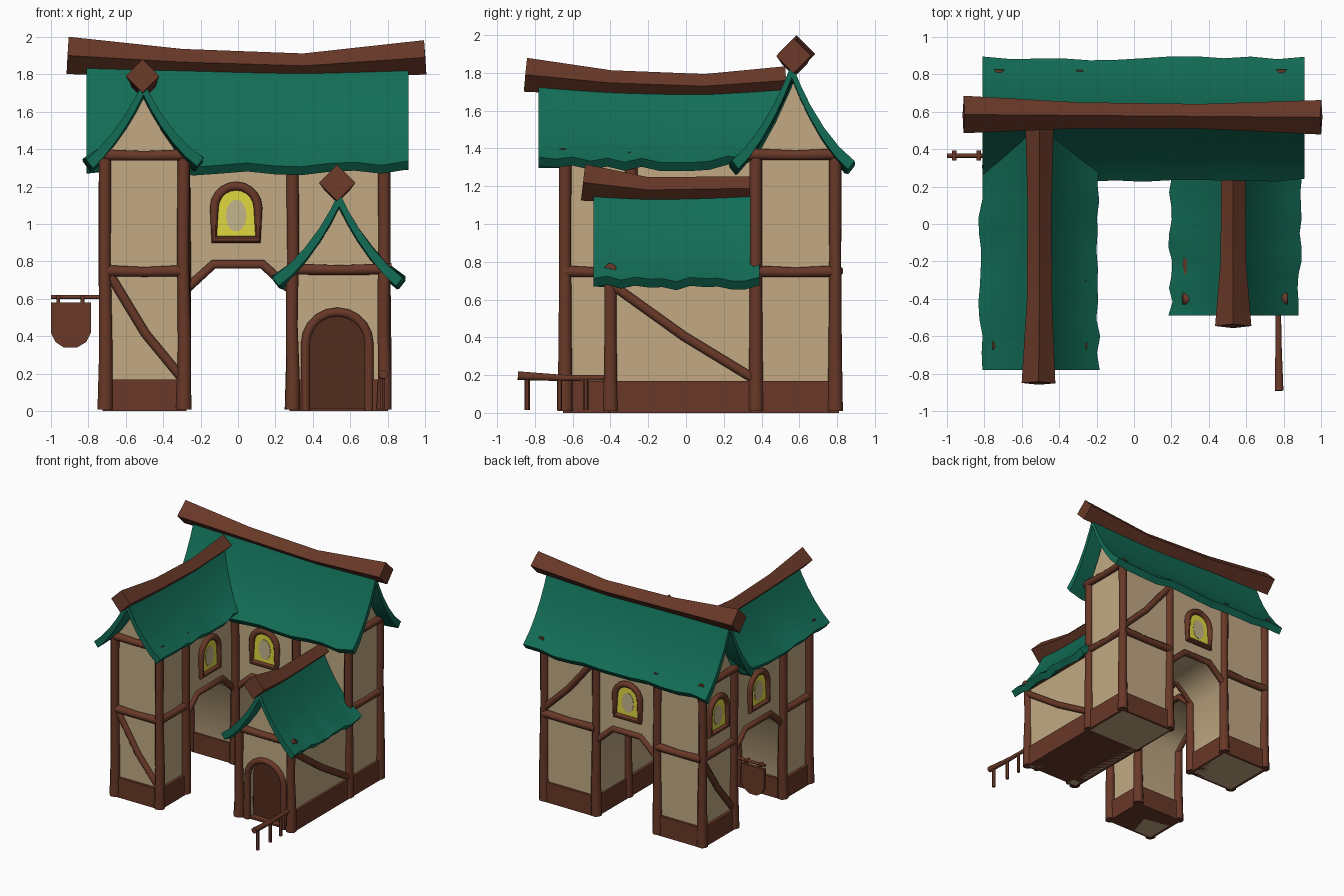
import bpy, bmesh, math, random
from mathutils import Vector, Matrix

if "Cube" in bpy.data.objects:
    bpy.data.objects.remove(bpy.data.objects["Cube"])

random.seed(4)


def material(name, rgb):
    m = bpy.data.materials.new(name)
    m.diffuse_color = (*rgb, 1)
    m.use_nodes = True
    m.node_tree.nodes["Principled BSDF"].inputs["Base Color"].default_value = m.diffuse_color
    return m


WOOD = material("brown wood", (0.140, 0.040, 0.021))
DOOR = material("dark door wood", (0.085, 0.025, 0.013))
WALL = material("beige plaster", (0.54, 0.40, 0.23))
ROOF = material("green roof", (0.006, 0.150, 0.092))
GLOW = material("yellow window", (0.74, 0.68, 0.05))
PALE = material("pale window centre", (0.56, 0.46, 0.26))


def R(deg):
    # local front (-y) turned to face: 0 front, 90 right, 180 back, -90 left
    return Matrix.Rotation(math.radians(deg), 4, 'Z')


def finish(name, bm, mat, M):
    bmesh.ops.recalc_face_normals(bm, faces=bm.faces)
    bm.transform(M)
    me = bpy.data.meshes.new(name)
    bm.to_mesh(me)
    bm.free()
    me.materials.append(mat)
    ob = bpy.data.objects.new(name, me)
    bpy.context.collection.objects.link(ob)
    bpy.ops.object.select_all(action='DESELECT')
    ob.select_set(True)
    bpy.context.view_layer.objects.active = ob
    bpy.ops.object.shade_smooth_by_angle(angle=math.radians(50))
    return ob


def loft(bm, rings, closed=False):
    vs = [[bm.verts.new(p) for p in r] for r in rings]
    n = len(vs[0])
    for a, b in zip(vs, vs[1:] + vs[:1] if closed else vs[1:]):
        for i in range(n):
            bm.faces.new((a[i], a[(i + 1) % n], b[(i + 1) % n], b[i]))
    return vs


def prism(name, pts, y0, y1, mat, M=Matrix()):
    # outline in local xz, extruded along local y
    bm = bmesh.new()
    vs = loft(bm, [[(x, y, z) for x, z in pts] for y in (y0, y1)])
    for r in vs:
        bm.faces.new(r)
    return finish(name, bm, mat, M)


def box(name, x0, x1, y0, y1, z0, z1, mat):
    return prism(name, [(x0, z0), (x1, z0), (x1, z1), (x0, z1)], y0, y1, mat)


def tube(name, pts, radii, sides=8, mat=WOOD, M=Matrix(), closed=False):
    pts = [Vector(p) for p in pts]
    n = len(pts)
    if not isinstance(radii, (list, tuple)):
        radii = [radii] * n
    chord = (pts[-1] - pts[0]).normalized()
    ref = Vector((0, 0, 1)) if abs(chord.y) > 0.7 and not closed else Vector((0, 1, 0))
    rings = []
    for i, p in enumerate(pts):
        if closed:
            t = pts[(i + 1) % n] - pts[i - 1]
        else:
            t = pts[min(i + 1, n - 1)] - pts[max(i - 1, 0)]
        s = t.cross(ref).normalized()
        u = s.cross(t).normalized()
        off = 0 if sides == 4 else math.pi / sides
        rings.append([p + radii[i] * (s * math.cos(a) + u * math.sin(a))
                      for a in (off + 2 * math.pi * k / sides for k in range(sides))])
    bm = bmesh.new()
    vs = loft(bm, rings, closed)
    if not closed:
        bm.faces.new(vs[0])
        bm.faces.new(vs[-1])
    return finish(name, bm, mat, M)


def arch(u, hw, z0, z1, steps=10):
    # round-topped outline, counter-clockwise from bottom right
    zs = z1 - hw
    return [(u + hw, z0)] + [(u + hw * math.cos(math.pi * k / steps), zs + hw * math.sin(math.pi * k / steps))
                             for k in range(steps + 1)] + [(u - hw, z0)]


# --- Walls: elevations with an archway notch, plus gable plates ---
def gate_wall(name, x0, a, b, x1, y0, y1, M):
    prism(name, [(x0, 0), (a, 0), (a, .63), (a + .16, .77), (b - .16, .77), (b, .63), (b, 0),
                 (x1, 0), (x1, 1.36), (x0, 1.36)], y0, y1, WALL, M)


gate_wall("main_wing_wall", -.70, -.29, .29, .78, .38, .79, R(0))
gate_wall("left_wing_wall", -.63, -.29, .37, .45, .30, .70, R(90))


def gable(name, c, hw, zb, zm, zt, y, M):
    prism(name, [(c - hw, zb), (c + hw, zb), (c + .1, zm), (c, zt), (c - .1, zm)], y, y + .03, WALL, M)


gable("left_wing_gable", -.51, .205, 1.35, 1.50, 1.69, -.63, R(0))
gable("main_gable", .575, .205, 1.35, 1.54, 1.76, -.78, R(90))
gable("main_gable", .575, .205, 1.35, 1.54, 1.76, .67, R(90))
gable("porch_gable", .535, .24, .73, .91, 1.09, -.38, R(0))

# porch wing: body, then a front slab with the doorway notch
box("porch_wall", .30, .78, -.32, .40, 0, .74, WALL)
notch = arch(.53, .155, 0, .51)
prism("porch_front_wall", [(.30, 0), (.30, .74), (.78, .74), (.78, 0)] + notch, -.38, -.32, WALL)
prism("door", arch(.53, .16, .005, .515), -.328, -.322, DOOR)
tube("door_frame", [(x, -.385, z) for x, z in arch(.53, .17, 0, .53)], .026)

# --- Plinths ---
for x0, x1, y0, y1 in [(-.725, -.275, -.65, -.27), (-.725, -.275, .36, .81), (.275, .80, -.32, .81),
                       (.275, .375, -.40, -.32), (.685, .80, -.40, -.32)]:
    box("plinth", x0, x1, y0, y1, 0, .17, WOOD)
box("door_step", .37, .69, -.385, -.32, 0, .015, WOOD)

# --- Posts ---
posts = [(x, y, 1.38) for x in (-.71, -.29) for y in (-.64, -.29, .37, .79)]
posts += [(x, y, 1.38) for x in (.29, .78) for y in (.37, .79)]
posts += [(.29, -.40, .76), (.78, -.40, .76)]
for x, y, h in posts:
    tube("post", [(x, y, 0.01), (x + .004, y, h * .25), (x + random.uniform(-.005, .008), y, h * .6), (x, y, h)],
         [.044, .038, .034, .036])

# --- Horizontal beams: (facing, u0, u1, outward distance, height) ---
for deg, u0, u1, d, z in [
        (0, -.71, -.29, .64, .75), (90, -.64, -.29, -.29, .75), (-90, .29, .64, .71, .75),
        (-90, -.79, -.37, .71, .75), (180, .29, .71, .80, .75), (180, -.78, -.29, .80, .75),
        (90, .37, .79, .78, .75), (0, .26, .82, .40, .76), (90, -.40, .37, .78, .74),
        (-90, -.37, .40, -.29, .74), (0, -.755, -.25, .65, 1.37),
        (90, .33, .825, .79, 1.37), (-90, -.825, -.33, .72, 1.37)]:
    tube("beam", [(u0, -d, z), ((u0 + u1) / 2, -d, z - .006), (u1, -d, z)], [.033, .028, .033], M=R(deg))

# --- Curved diagonal braces: (facing, outward distance, start, end, bow) ---
for deg, d, (ua, za), (ub, zb), bow in [
        (0, .635, (-.68, .72), (-.31, .19), -.04), (90, .785, (-.38, .67), (.36, .18), -.02),
        (-90, .705, (-.78, .72), (-.39, .19), -.03), (180, .795, (-.77, .80), (-.31, 1.31), -.03)]:
    mid = ((ua + ub) / 2, -d, (za + zb) / 2 + bow)
    tube("brace", [(ua, -d, za), mid, (ub, -d, zb)], .027, M=R(deg))

# --- Archway trims on both sides of both gates ---
for deg, a, b, d in [(0, -.29, .29, -.38), (180, -.29, .29, .79), (-90, -.37, .29, .70), (90, -.29, .37, -.30)]:
    tube("arch_trim", [(a, -d, .64), (a + .16, -d, .785), (b - .16, -d, .785), (b, -d, .64)], .027, M=R(deg))

# --- Windows ---
for deg, u, d in [(0, -.01, -.38), (180, .01, .79), (-90, -.035, .70), (-90, -.58, .70), (90, .035, -.30)]:
    M = R(deg)
    tube("window_frame", [(x, -d - .01, z) for x, z in arch(u, .117, .917, 1.203)], .025, M=M, closed=True)
    prism("window_pane", arch(u, .11, .92, 1.19), -d - .007, -d, GLOW, M)
    ring = [(u + .055 * math.cos(k * math.pi / 8), 1.045 + .085 * math.sin(k * math.pi / 8)) for k in range(16)]
    prism("window_centre", ring, -d - .010, -d - .004, PALE, M)


# --- Roofs: concave section lofted along a sagging ridge with ragged eaves ---
def roof(name, c, hw, zr, ze, sag, y0, y1, M=Matrix(), valley=0):
    prof = [(0, 0), (.13, .20), (.3, .42), (.52, .65), (.76, .85), (1, 1)]
    half = [(-t, f) for t, f in prof[:0:-1]] + prof
    rings = []
    n = 12
    for i in range(n + 1):
        s = i / n
        dip = sag * 4 * s * (1 - s)
        jit = [(random.uniform(-.012, .012), random.uniform(-.014, .014)) for _ in (0, 1)]
        outer, inner = [], []
        for t, f in half:
            a = abs(t)
            jh, jz = jit[t > 0]
            h = t * (hw + jh * a)
            y = y0 + (y1 - valley * abs(h) - y0) * s
            z = zr + (ze - zr) * f - dip * (1 - .7 * a) + jz * a ** 3
            outer.append((c + h, y, z))
            inner.append((c + h - .035 * t * a, y, z - .075 + .03 * a))
        rings.append(outer + inner[::-1])
    bm = bmesh.new()
    vs = loft(bm, rings)
    m = len(half)
    for r in (vs[0], vs[-1]):
        for i in range(m - 1):
            bm.faces.new((r[i], r[i + 1], r[2 * m - 2 - i], r[2 * m - 1 - i]))
    finish(name, bm, ROOF, M)


roof("main_roof", .56, .325, 1.85, 1.325, .03, -.91, .81, R(90))
roof("left_wing_roof", -.505, .315, 1.765, 1.35, .05, -.78, .56, valley=.8)
roof("porch_roof", .54, .345, 1.17, .715, .03, -.49, .39)

# --- Diamond ridge beams ---
tube("main_ridge_beam", [(-.91, .585, 1.90), (-.3, .58, 1.865), (.35, .575, 1.845), (1.0, .57, 1.89)],
     [.1, .07, .066, .092], 4)
tube("left_ridge_beam", [(-.51, -.85, 1.79), (-.505, -.4, 1.747), (-.505, .1, 1.73), (-.505, .53, 1.76)],
     [.09, .067, .064, .075], 4)
tube("porch_ridge_beam", [(.53, -.545, 1.22), (.53, -.2, 1.18), (.53, .38, 1.19)], [.097, .068, .063], 4)

# --- Hanging sign on the left ---
tube("sign_bar", [(-1.0, .365, .61), (-.70, .365, .61)], .012)
for x in (-.96, -.83):
    tube("sign_hook", [(x, .365, .62), (x, .365, .57)], .011)
    tube("sign_ring", [(x, .338, .61), (x, .392, .61)], .013)
prism("sign_board", [(-1.0, .58), (-1.0, .42), (-.975, .37), (-.93, .34), (-.86, .34), (-.81, .37),
                     (-.785, .42), (-.785, .58)], .353, .377, WOOD)

# --- Low hitching rail by the door ---
tube("rail", [(.775, -.89, .197), (.772, -.65, .185), (.77, -.40, .187)], [.025, .018, .015], 8)
for y in (-.84, -.67, -.53):
    tube("rail_post", [(.773, y, .015), (.773, y, .185)], .014, 6)
